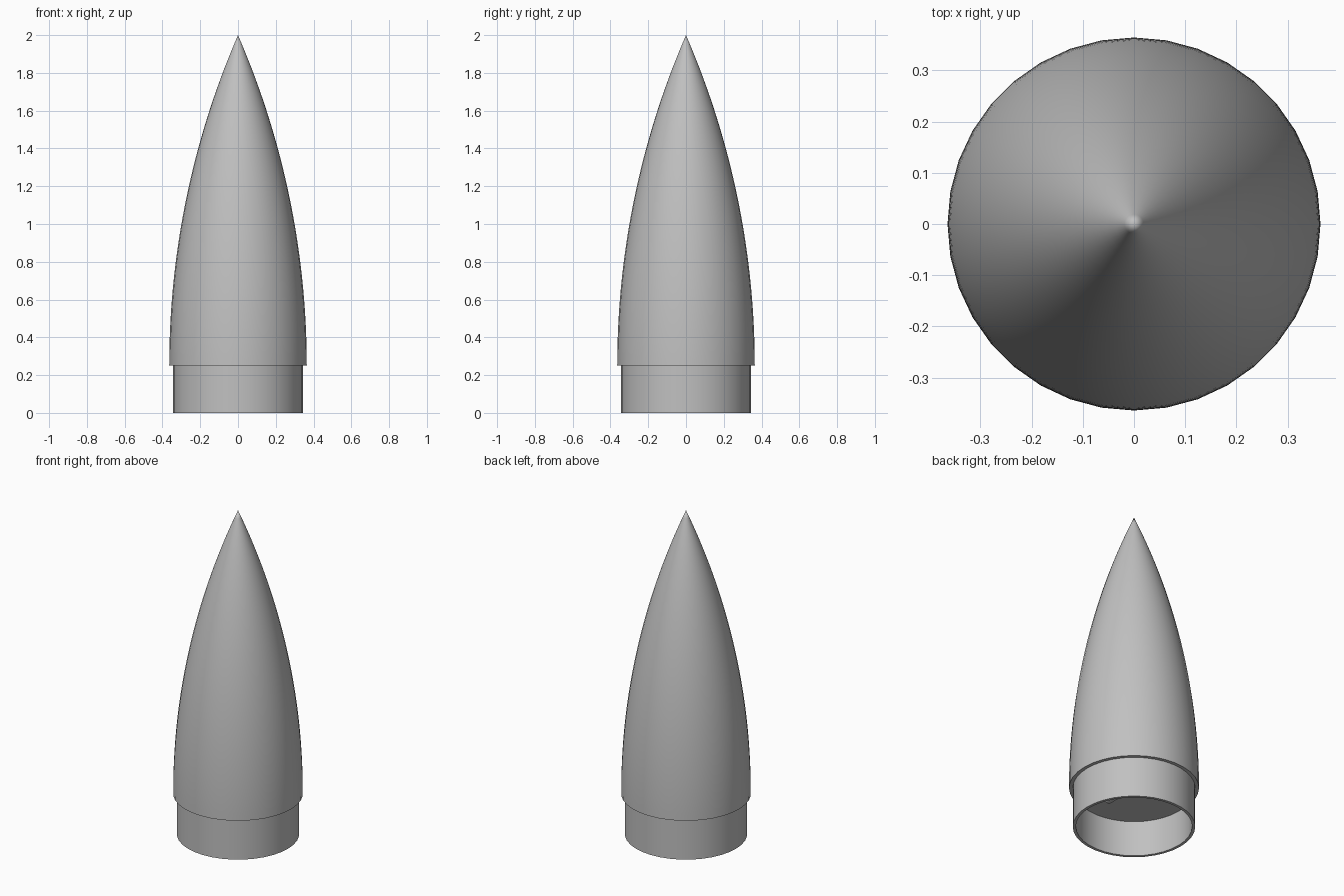
import bpy
import bmesh
import math
from mathutils import Matrix

SEGMENTS = 36
BASE_R, STEP_Z, TIP_Z = 0.364, 0.25, 2.0
SLEEVE_R, BORE_R, PLATE_Z = 0.343, 0.326, 0.22

cube = bpy.data.objects.get("Cube")
if cube:
    bpy.data.objects.remove(cube, do_unlink=True)

grey = bpy.data.materials.new("light grey plastic")
grey.use_nodes = True
colour = (0.53, 0.53, 0.53, 1)
grey.diffuse_color = colour
grey.node_tree.nodes["Principled BSDF"].inputs["Base Color"].default_value = colour


def revolve(name, profile, segments=SEGMENTS, closed=False, matrix=None):
    """Turn a radius/height profile about z into a smooth-shaded object."""
    bm = bmesh.new()
    verts = [bm.verts.new((r, 0, z)) for r, z in profile]
    edges = [bm.edges.new(pair) for pair in zip(verts, verts[1:])]
    if closed:
        edges.append(bm.edges.new((verts[-1], verts[0])))
    bmesh.ops.spin(bm, geom=verts + edges, cent=(0, 0, 0), axis=(0, 0, 1),
                   angle=math.tau, steps=segments, use_duplicate=False)
    bmesh.ops.remove_doubles(bm, verts=bm.verts, dist=0.0001)
    bmesh.ops.recalc_face_normals(bm, faces=bm.faces)
    if matrix:
        bm.transform(matrix)
    mesh = bpy.data.meshes.new(name)
    bm.to_mesh(mesh)
    bm.free()
    mesh.materials.append(grey)
    obj = bpy.data.objects.new(name, mesh)
    bpy.context.collection.objects.link(obj)
    bpy.ops.object.select_all(action='DESELECT')
    obj.select_set(True)
    bpy.context.view_layer.objects.active = obj
    bpy.ops.object.shade_smooth_by_angle(angle=math.radians(30))
    return obj


# Pointed ogive shell with a flat underside
length = TIP_Z - STEP_Z
rho = (BASE_R ** 2 + length ** 2) / (2 * BASE_R)
rings = 40
ogive = [(0, STEP_Z)]
for i in range(rings):
    h = length * i / rings
    ogive.append((math.sqrt(rho ** 2 - h ** 2) - rho + BASE_R, STEP_Z + h))
ogive.append((0, TIP_Z))
revolve("nose_cone", ogive)

# Hollow shoulder sleeve below the step
revolve("shoulder_sleeve",
        [(SLEEVE_R, 0), (SLEEVE_R, STEP_Z), (BORE_R, STEP_Z), (BORE_R, 0)],
        closed=True)

# Plate closing the bore
revolve("bulkhead", [(0, PLATE_Z), (BORE_R, PLATE_Z), (BORE_R, STEP_Z), (0, STEP_Z)])

# Small open tube fixed under the plate, lying front to back
outer, inner, half = 0.033, 0.02, 0.045
place = Matrix.Translation((0.105, -0.06, PLATE_Z - outer + 0.004)) @ Matrix.Rotation(math.pi / 2, 4, 'X')
revolve("cord_tube",
        [(outer, -half), (outer, half), (inner, half), (inner, -half)],
        segments=20, closed=True, matrix=place)
